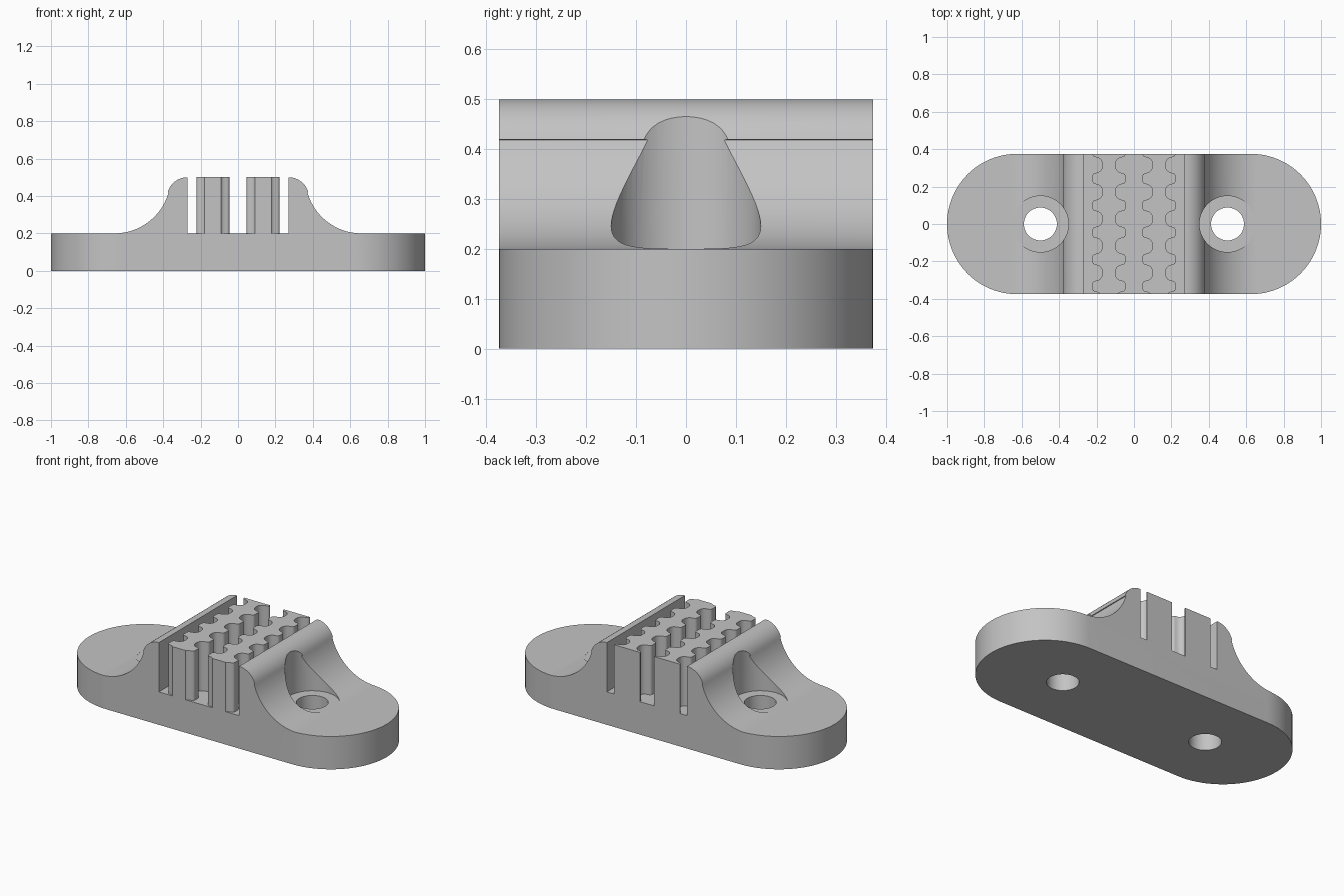
import bpy
import bmesh
from math import atan2, cos, sin, pi, radians

if "Cube" in bpy.data.objects:
    bpy.data.objects.remove(bpy.data.objects["Cube"], do_unlink=True)

HALF_WIDTH = 0.375
END_X = 1 - HALF_WIDTH
DECK = 0.2
PITCH = 0.144

grey = bpy.data.materials.new("plain grey")
grey.use_nodes = True
colour = (0.55, 0.55, 0.55, 1)
grey.diffuse_color = colour
grey.node_tree.nodes["Principled BSDF"].inputs["Base Color"].default_value = colour


def arc(cx, cy, r, start, end, steps):
    """Points along a circular arc, angles in radians."""
    angles = [start + (end - start) * i / steps for i in range(steps + 1)]
    return [(cx + r * cos(a), cy + r * sin(a)) for a in angles]


def prism(name, outline, low, high, along="z"):
    """Extrude an outline: (x, y) along z, or (x, z) along y."""
    place = (lambda p, t: (p[0], p[1], t)) if along == "z" else (lambda p, t: (p[0], t, p[1]))
    bm = bmesh.new()
    bottom = [bm.verts.new(place(p, low)) for p in outline]
    top = [bm.verts.new(place(p, high)) for p in outline]
    bm.faces.new(bottom)
    bm.faces.new(top)
    n = len(outline)
    for i in range(n):
        j = (i + 1) % n
        bm.faces.new((bottom[i], bottom[j], top[j], top[i]))
    bmesh.ops.recalc_face_normals(bm, faces=bm.faces)
    mesh = bpy.data.meshes.new(name)
    bm.to_mesh(mesh)
    bm.free()
    mesh.materials.append(grey)
    obj = bpy.data.objects.new(name, mesh)
    bpy.context.collection.objects.link(obj)
    return obj


def combine(target, tool, operation):
    """Apply a boolean and discard the tool."""
    tool.hide_render = True
    mod = target.modifiers.new(tool.name, "BOOLEAN")
    mod.operation = operation
    mod.solver = "EXACT"
    mod.object = tool
    bpy.context.view_layer.objects.active = target
    bpy.ops.object.modifier_apply(modifier=mod.name)
    bpy.data.objects.remove(tool, do_unlink=True)


def toothed_edge(x, side):
    """Slot edge running towards +y, with rounded belt teeth pointing to side."""
    half_tooth = [(-0.056, 0), (-0.049, 0.003), (-0.044, 0.009), (-0.042, 0.018),
                  (-0.039, 0.031), (-0.031, 0.043), (-0.018, 0.051)]
    tooth = half_tooth + [(0, 0.053)] + [(-y, d) for y, d in reversed(half_tooth)]
    points = [(x, -0.55)]
    for k in range(-3, 3):
        centre = 0.027 + PITCH * k
        points += [(x + side * d, centre + y) for y, d in tooth]
    return points + [(x, 0.55)]


def plain_edge(x):
    return [(x, -0.55), (x, 0.55)]


# Body: rounded plan crossed with the humped side profile
plan = (arc(END_X, 0, HALF_WIDTH, -pi / 2, pi / 2, 48)
        + arc(-END_X, 0, HALF_WIDTH, pi / 2, 3 * pi / 2, 48))
body = prism("belt_clamp_body", plan, 0, 0.6)

crown = (0.27, 0.39)
hollow = (0.66, 0.5)
lean = atan2(hollow[1] - crown[1], hollow[0] - crown[0])
slope = (arc(*crown, 0.11, pi / 2, lean, 16)
         + arc(*hollow, 0.3, pi + lean, 3 * pi / 2, 28))
side = [(-1.1, -0.1), (-1.1, DECK)]
side += [(-x, z) for x, z in reversed(slope)]
side += slope + [(1.1, DECK), (1.1, -0.1)]
combine(body, prism("hump_profile", side, -0.5, 0.5, "y"), "INTERSECT")

# Screw holes with clearance for the heads
for x in (-0.5, 0.5):
    head = prism("head_clearance", arc(x, 0, 0.15, 0, 2 * pi, 64)[:-1], DECK, 0.7)
    combine(body, head, "DIFFERENCE")
    hole = prism("screw_hole", arc(x, 0, 0.088, 0, 2 * pi, 48)[:-1], -0.1, 0.7)
    combine(body, hole, "DIFFERENCE")

# Belt slots: one on each side and a wide one in the middle
slots = [(plain_edge(-0.27), toothed_edge(-0.222, 1)),
         (toothed_edge(-0.046, -1), toothed_edge(0.046, 1)),
         (toothed_edge(0.222, -1), plain_edge(0.27))]
for left_edge, right_edge in slots:
    slot = prism("belt_slot", left_edge + right_edge[::-1], DECK, 0.7)
    combine(body, slot, "DIFFERENCE")

# Smooth curves, sharp edges
bpy.ops.object.select_all(action="DESELECT")
body.select_set(True)
bpy.context.view_layer.objects.active = body
bpy.ops.object.shade_smooth_by_angle(angle=radians(30))
